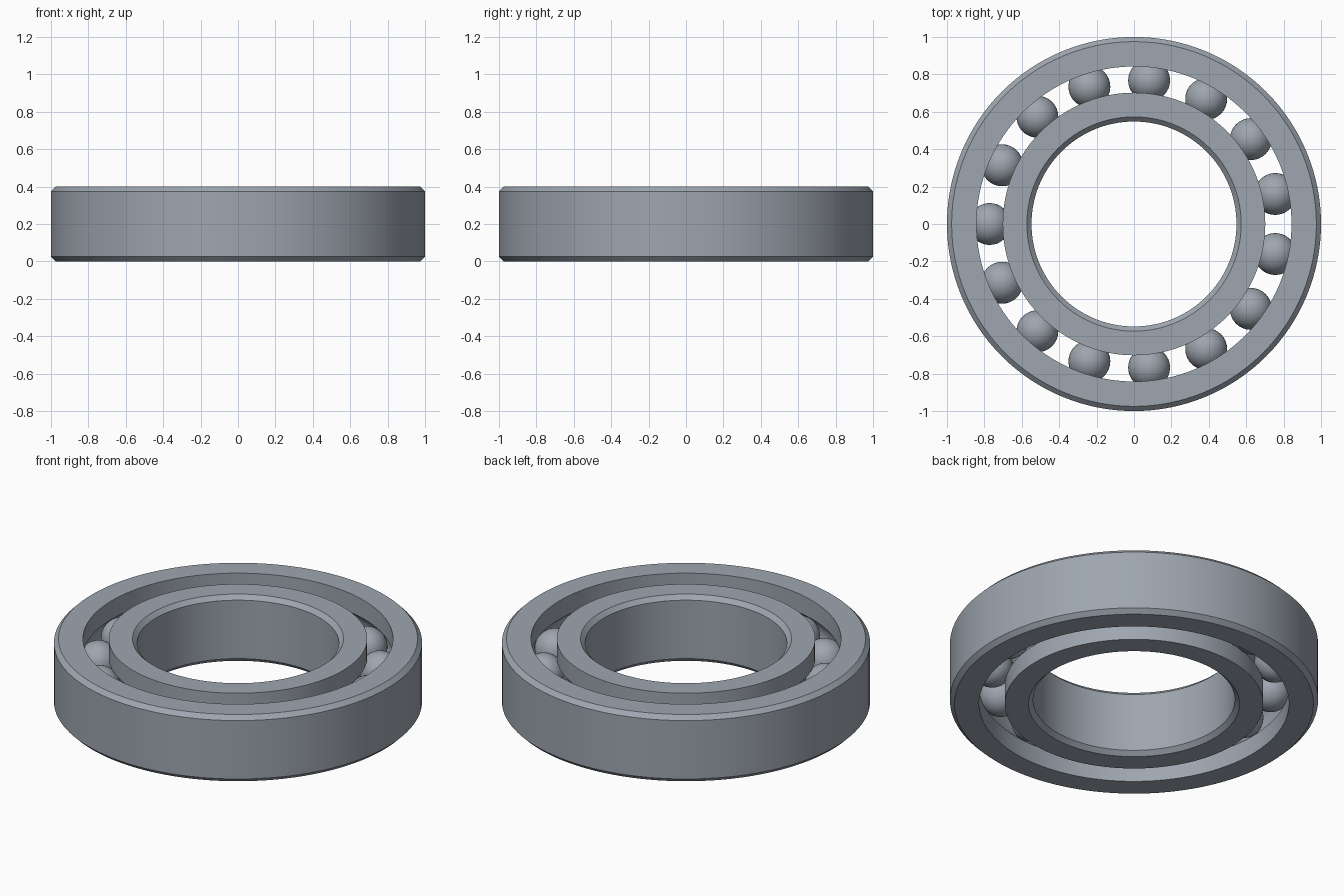
import bpy, bmesh
from math import sin, cos, acos, pi, radians
from mathutils import Vector

cube = bpy.data.objects.get("Cube")
if cube:
    bpy.data.objects.remove(cube, do_unlink=True)

HEIGHT, CHAMFER = 0.4, 0.025
MID = HEIGHT / 2
BORE, INNER_WALL, OUTER_WALL, RIM = 0.548, 0.702, 0.842, 1.0
PITCH = (INNER_WALL + OUTER_WALL) / 2
BALL_R, BALLS = 0.112, 15
GROOVE_R = BALL_R + 0.001

steel = bpy.data.materials.new("steel_grey")
steel.use_nodes = True
colour = (0.34, 0.38, 0.43, 1)
steel.diffuse_color = colour
steel.node_tree.nodes["Principled BSDF"].inputs["Base Color"].default_value = colour


def finish(name, bm, angle):
    """Turn a bmesh into a smooth shaded steel object."""
    bmesh.ops.recalc_face_normals(bm, faces=bm.faces)
    mesh = bpy.data.meshes.new(name)
    bm.to_mesh(mesh)
    bm.free()
    mesh.materials.append(steel)
    obj = bpy.data.objects.new(name, mesh)
    bpy.context.collection.objects.link(obj)
    bpy.ops.object.select_all(action="DESELECT")
    obj.select_set(True)
    bpy.context.view_layer.objects.active = obj
    bpy.ops.object.shade_smooth_by_angle(angle=radians(angle))


def race(name, edge, wall):
    """Revolve a ring: chamfered at the edge radius, grooved at the wall radius."""
    out = 1 if edge > wall else -1
    inset = edge - out * CHAMFER
    half = acos(abs(wall - PITCH) / GROOVE_R)
    profile = [(wall, 0)]
    for i in range(15):
        a = half * (i / 7 - 1)
        profile.append((PITCH + out * GROOVE_R * cos(a), MID + GROOVE_R * sin(a)))
    profile += [(wall, HEIGHT), (inset, HEIGHT), (edge, HEIGHT - CHAMFER),
                (edge, CHAMFER), (inset, 0)]
    bm = bmesh.new()
    verts = [bm.verts.new((r, 0, z)) for r, z in profile]
    edges = [bm.edges.new((v, verts[i - 1])) for i, v in enumerate(verts)]
    bmesh.ops.spin(bm, geom=verts + edges, cent=(0, 0, 0), axis=(0, 0, 1),
                   angle=2 * pi, steps=128, use_merge=True)
    bmesh.ops.remove_doubles(bm, verts=bm.verts, dist=0.0001)
    finish(name, bm, 30)


# Rings
race("outer_ring", RIM, OUTER_WALL)
race("inner_ring", BORE, INNER_WALL)

# Rolling balls, evenly spaced between the rings
for i in range(BALLS):
    a = pi + 2 * pi * i / BALLS
    bm = bmesh.new()
    bmesh.ops.create_uvsphere(bm, u_segments=32, v_segments=20, radius=BALL_R)
    bmesh.ops.translate(bm, verts=bm.verts,
                        vec=Vector((PITCH * cos(a), PITCH * sin(a), MID)))
    finish(f"ball_{i + 1}", bm, 60)
